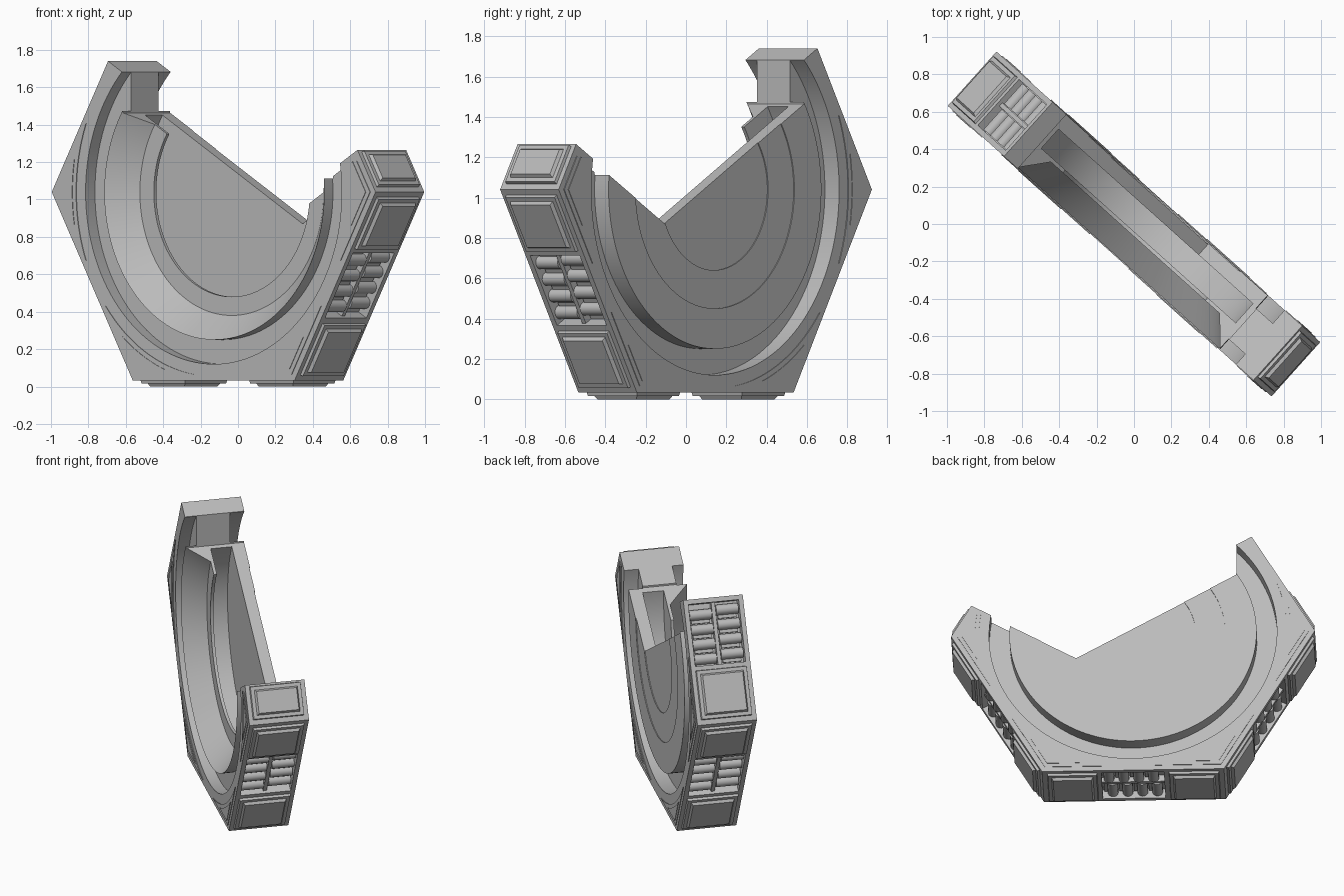
import bpy, bmesh, math
from mathutils import Matrix, Vector

cube = bpy.data.objects.get("Cube")
if cube:
    bpy.data.objects.remove(cube, do_unlink=True)

R, HALF = 1.163, 0.195          # hexagon radius, half thickness
APO = R * math.cos(math.pi / 6)
PLACE = Matrix.Translation((0, 0, 1.04)) @ Matrix.Rotation(math.radians(-41.9), 4, 'Z')

mat = bpy.data.materials.new("stone_grey")
mat.use_nodes = True
grey = (0.5, 0.5, 0.5, 1)
mat.diffuse_color = grey
mat.node_tree.nodes["Principled BSDF"].inputs["Base Color"].default_value = grey


def finish(name, bm, smooth=False):
    bmesh.ops.recalc_face_normals(bm, faces=bm.faces)
    me = bpy.data.meshes.new(name)
    bm.to_mesh(me)
    bm.free()
    me.materials.append(mat)
    ob = bpy.data.objects.new(name, me)
    bpy.context.collection.objects.link(ob)
    ob.matrix_world = PLACE
    if smooth:
        shade(ob)
    return ob


def activate(ob):
    bpy.context.view_layer.update()
    bpy.ops.object.select_all(action='DESELECT')
    ob.select_set(True)
    bpy.context.view_layer.objects.active = ob


def shade(ob):
    activate(ob)
    bpy.ops.object.shade_smooth_by_angle(angle=math.radians(25))


def prism(bm, pts, y0, y1):
    """Extrude a flat outline through the thickness."""
    a = [bm.verts.new((x, y0, z)) for x, z in pts]
    b = [bm.verts.new((x, y1, z)) for x, z in pts]
    bm.faces.new(a)
    bm.faces.new(b[::-1])
    for i in range(len(pts)):
        j = (i + 1) % len(pts)
        bm.faces.new((a[i], b[i], b[j], a[j]))


def lathe(profile, steps=128):
    bm = bmesh.new()
    vs = [bm.verts.new((r, w, 0)) for r, w in profile]
    es = [bm.edges.new((vs[i - 1], vs[i])) for i in range(len(vs))]
    bmesh.ops.spin(bm, geom=vs + es, cent=(0, 0, 0), axis=(0, 1, 0),
                   angle=2 * math.pi, steps=steps)
    bmesh.ops.remove_doubles(bm, verts=bm.verts, dist=1e-4)
    flat = [e for e in bm.edges if not e.link_faces]
    bmesh.ops.delete(bm, geom=flat, context='EDGES')
    return bm


def subtract(ob, cutter):
    mod = ob.modifiers.new("cut", 'BOOLEAN')
    mod.operation, mod.solver, mod.object = 'DIFFERENCE', 'EXACT', cutter
    activate(ob)
    bpy.ops.object.modifier_apply(modifier=mod.name)


def edge_matrix(k):
    """Frame on a hexagon side: x along it from its first corner, y depth, z outward."""
    a, mid = math.radians(60 * k), math.radians(60 * k + 30)
    t = Vector((-math.sin(mid), 0, math.cos(mid)))
    n = Vector((math.cos(mid), 0, math.sin(mid)))
    m = Matrix((t, Vector((0, 1, 0)), n)).transposed().to_4x4()
    m.translation = (R * math.cos(a), 0, R * math.sin(a))
    return m


def block(bm, m, t0, t1, w0, w1, n0, n1, taper=0.0):
    lo = [(t0, w0), (t1, w0), (t1, w1), (t0, w1)]
    hi = [(t0 + taper, w0 + taper), (t1 - taper, w0 + taper),
          (t1 - taper, w1 - taper), (t0 + taper, w1 - taper)]
    a = [bm.verts.new(m @ Vector((*p, n0))) for p in lo]
    b = [bm.verts.new(m @ Vector((*p, n1))) for p in hi]
    bm.faces.new(a[::-1])
    bm.faces.new(b)
    for i in range(4):
        j = (i + 1) % 4
        bm.faces.new((a[i], a[j], b[j], b[i]))


# Hexagonal frame with a round opening
bm = bmesh.new()
prism(bm, [(R * math.cos(math.radians(60 * i)), R * math.sin(math.radians(60 * i)))
           for i in range(6)], -HALF, HALF)
frame = finish("hexagon_frame", bm)
hole = finish("hole_cutter", lathe([(0, -0.4), (0.92, -0.4), (0.92, 0.4), (0, 0.4)]))

# Layout along each side: panels and pockets
SHORT, FIRST, LAST, POCKET = (0.03, 0.25), (0.03, 0.355), (0.81, 1.133), (0.385, 0.785)
panels = [(0, SHORT), (2, LAST)] + [(k, s) for k in (3, 4, 5) for s in (FIRST, LAST)]
pocket_sides = (2, 3, 4, 5)
bm = bmesh.new()
for k in pocket_sides:
    block(bm, edge_matrix(k), *POCKET, -0.165, 0.165, -0.065, 0.1)
pockets = finish("pocket_cutter", bm)

# Dish: overhanging sloped front ring, web, stepped back disc
dish = finish("dish", lathe([
    (0, 0.108), (0.76, 0.108), (0.76, -0.03), (0.56, -0.03), (0.56, -0.05),
    (0.66, -0.05), (0.79, -0.19), (0.79, -0.12), (0.93, -0.12), (0.93, 0.1),
    (0.79, 0.1), (0.79, 0.193), (0.59, 0.193), (0.59, 0.188), (0.4, 0.188),
    (0.4, 0.183), (0, 0.183)]))

# Broken-away upper opening
bm = bmesh.new()
prism(bm, [(-1.1, 0.897), (-0.66, 0.643), (-0.66, 0.423), (0.367, -0.17),
           (0.79, 0.074), (0.79, 0.085), (1.4, 0.437), (1.4, 1.5), (-1.1, 1.5)], -0.5, 0.5)
opening = finish("opening_cutter", bm)

subtract(frame, hole)
subtract(frame, pockets)
subtract(frame, opening)
subtract(dish, opening)
for c in (hole, pockets, opening):
    bpy.data.objects.remove(c, do_unlink=True)
shade(frame)
shade(dish)

# Raised two-tier panels on the outer sides
bm = bmesh.new()
for k, (t0, t1) in panels:
    m = edge_matrix(k)
    block(bm, m, t0, t1, -0.17, 0.17, -0.01, 0.016, 0.006)
    block(bm, m, t0 + 0.025, t1 - 0.025, -0.145, 0.145, 0.01, 0.033, 0.014)
finish("side_panels", bm)

# Rounded bars in two staggered columns, with a rib between
bm = bmesh.new()
for k in pocket_sides:
    m = edge_matrix(k)
    block(bm, m, *POCKET, -0.012, 0.012, -0.07, -0.02)
    for side in (-1, 1):
        for i in range(4):
            t = POCKET[0] + 0.05 + 0.095 * i + (0.02 if side > 0 else 0)
            spot = Matrix.Translation((t, side * 0.088, -0.045)) @ Matrix.Rotation(math.pi / 2, 4, 'X')
            bmesh.ops.create_cone(bm, cap_ends=True, segments=16, radius1=0.034,
                                  radius2=0.034, depth=0.145, matrix=m @ spot)
            block(bm, m, t + 0.03, t + 0.055, side * 0.088 - 0.06, side * 0.088 + 0.06, -0.07, -0.045)
finish("pocket_bars", bm, smooth=True)

# Thin curved-triangle plates at the frame corners, on both faces
bm = bmesh.new()
for i in (0, 3, 4, 5):
    for apo, rad, h in ((0.975, 0.985, 0.004), (0.95, 1.01, 0.007)):
        lim = math.pi / 6 - math.acos(apo / rad)
        top = min(lim, 0.16) if i == 0 else lim
        corner = apo / math.cos(math.pi / 6)
        mid = math.radians(60 * i)
        pts = [(corner * math.cos(mid), corner * math.sin(mid))]
        if top < lim:
            far = apo / math.cos(math.pi / 6 - top)
            pts.append((far * math.cos(mid + top), far * math.sin(mid + top)))
        for s in range(17):
            a = mid + top - (top + lim) * s / 16
            pts.append((rad * math.cos(a), rad * math.sin(a)))
        for f in (-1, 1):
            prism(bm, pts, f * (HALF - 0.002), f * (HALF + h))
finish("corner_plates", bm)
